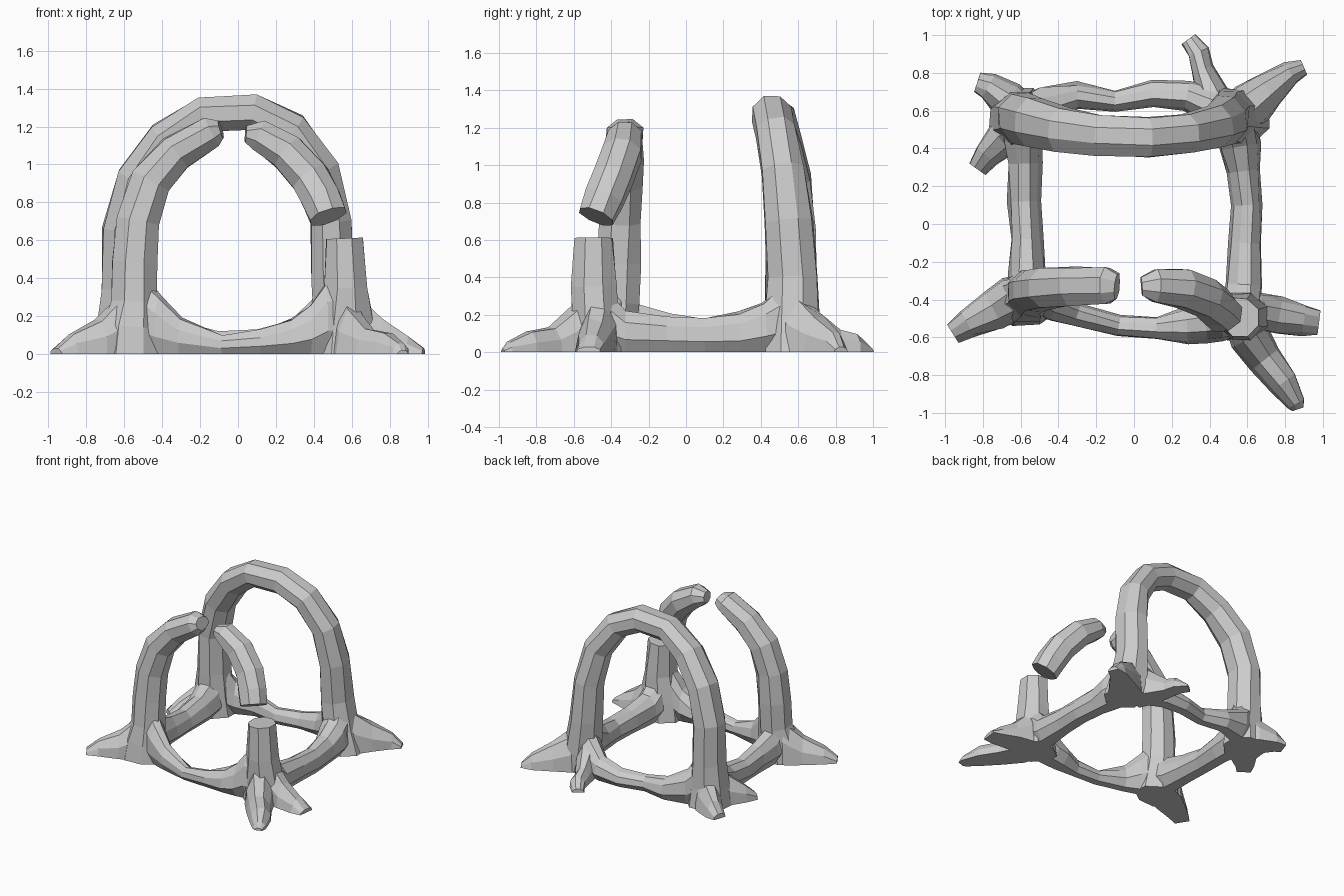
import bpy, bmesh, math, random
from mathutils import Vector

random.seed(4)


def skin(name, rings):
    """Skin a list of vertex rings into a closed, flat shaded object."""
    bm = bmesh.new()
    loops = [[bm.verts.new(p) for p in ring] for ring in rings]
    n = len(loops[0])
    for a, b in zip(loops, loops[1:]):
        for i in range(n):
            j = (i + 1) % n
            bm.faces.new((a[i], a[j], b[j], b[i]))
    bm.faces.new(loops[0][::-1])
    bm.faces.new(loops[-1])
    bmesh.ops.recalc_face_normals(bm, faces=bm.faces)
    me = bpy.data.meshes.new(name)
    bm.to_mesh(me)
    bm.free()
    ob = bpy.data.objects.new(name, me)
    bpy.context.collection.objects.link(ob)
    return ob


def tangent(pts, i):
    return (pts[min(i + 1, len(pts) - 1)] - pts[max(i - 1, 0)]).normalized()


def limb(name, path, sides=8):
    """Faceted tube; path rows are x, y, z, radius in arch plane, radius in depth."""
    pts = [Vector(p[:3]) for p in path]
    rings = []
    for i, p in enumerate(path):
        t = tangent(pts, i)
        depth = Vector((0, 1, 0))
        depth = (depth - t * depth.dot(t)).normalized()
        across = t.cross(depth)
        ring = []
        for k in range(sides):
            a = 2 * math.pi * (k + 0.5) / sides
            s = random.uniform(0.98, 1.09)
            v = pts[i] + (across * math.cos(a) * p[3] + depth * math.sin(a) * p[4]) * s
            v.z = 0 if p[2] == 0 else max(v.z, 0)
            ring.append(v)
        rings.append(ring)
    return skin(name, rings)


FLAT = [(-1, 0), (-0.88, 0.5), (-0.4, 0.95), (0.3, 1), (0.85, 0.55), (1, 0)]
ROUND = [(-0.5, 0), (-1, 0.35), (-0.85, 0.75), (-0.35, 0.97),
         (0.35, 1), (0.85, 0.7), (1, 0.3), (0.5, 0)]


def root(name, path, profile=FLAT):
    """Root lying on the ground; path rows are x, y, height, half width."""
    pts = [Vector((p[0], p[1], 0)) for p in path]
    rings = []
    for i, (x, y, h, w) in enumerate(path):
        t = tangent(pts, i)
        side = Vector((t.y, -t.x, 0))
        rings.append([pts[i] + side * (u * w * random.uniform(0.9, 1.1))
                      + Vector((0, 0, v * h * random.uniform(0.92, 1.04)))
                      for u, v in profile])
    return skin(name, rings)


# Arches and broken limbs
back_arch = limb("back_arch_and_roots", [
    (-.60, .57, 0, .17, .16), (-.60, .56, .15, .145, .15), (-.60, .56, .34, .12, .14),
    (-.605, .56, .65, .115, .14),
    (-.53, .54, .92, .11, .13), (-.38, .50, 1.13, .11, .12), (-.18, .47, 1.265, .1, .11),
    (.08, .46, 1.275, .1, .11), (.28, .48, 1.18, .1, .11), (.43, .52, .97, .105, .115),
    (.49, .55, .70, .11, .13), (.50, .57, .40, .12, .14), (.53, .57, .15, .14, .15),
    (.57, .57, 0, .16, .16)])
front_arch = limb("front_left_arch", [
    (-.57, -.40, 0, .18, .14), (-.565, -.385, .13, .16, .135), (-.55, -.37, .27, .13, .13),
    (-.545, -.36, .48, .12, .12), (-.53, -.35, .70, .115, .115), (-.46, -.34, .91, .11, .11),
    (-.33, -.33, 1.06, .1, .105), (-.14, -.325, 1.17, .085, .1), (-.09, -.33, 1.185, .05, .07)])
limb("floating_broken_limb", [
    (.04, -.33, 1.16, .045, .05), (.11, -.325, 1.155, .085, .09), (.26, -.34, 1.065, .105, .105),
    (.38, -.39, .93, .11, .105), (.44, -.44, .82, .11, .105), (.475, -.48, .725, .1, .10)])
stump = limb("stump", [
    (.57, -.48, 0, .19, .14), (.565, -.485, .14, .16, .13), (.57, -.495, .35, .115, .125),
    (.56, -.495, .61, .1, .105)])

# Low roots tying the four corners together
parts = [front_arch, stump]
parts.append(root("left_ground_root", [
    (-.56, -.36, .40, .10), (-.57, -.25, .25, .10), (-.57, -.08, .20, .085), (-.58, .12, .19, .085),
    (-.58, .32, .22, .09), (-.59, .44, .29, .11), (-.59, .55, .40, .11)], ROUND))
parts.append(root("right_ground_root", [
    (.57, -.46, .38, .11), (.58, -.32, .22, .10), (.59, -.10, .20, .085), (.60, .10, .19, .08),
    (.58, .28, .22, .085), (.56, .41, .28, .11), (.53, .55, .40, .11)], ROUND))
parts.append(root("front_ground_root", [
    (-.54, -.37, .45, .10), (-.41, -.44, .30, .085), (-.30, -.48, .19, .065), (-.08, -.54, .10, .055),
    (.12, -.55, .13, .06), (.28, -.54, .19, .10), (.38, -.53, .26, .10), (.46, -.52, .39, .10),
    (.56, -.50, .44, .08)], ROUND))
parts.append(root("back_ground_root", [
    (-.58, .56, .45, .11), (-.46, .64, .26, .10), (-.30, .68, .17, .07), (-.10, .65, .12, .06),
    (.10, .69, .13, .07), (.28, .68, .18, .08), (.40, .63, .28, .10), (.50, .57, .45, .10)], ROUND))

# Splayed roots at the corners
parts.append(root("front_left_root", [
    (-.53, -.36, .46, .09), (-.64, -.40, .29, .13), (-.74, -.46, .18, .11),
    (-.88, -.53, .11, .08), (-.96, -.58, .03, .06)]))
parts.append(root("stump_side_root", [
    (.56, -.48, .42, .10), (.67, -.47, .29, .10), (.77, -.49, .18, .10),
    (.90, -.51, .10, .08), (.98, -.52, .03, .07)]))
parts.append(root("stump_front_root", [
    (.57, -.46, .40, .10), (.61, -.61, .23, .11), (.69, -.72, .14, .09),
    (.79, -.84, .11, .08), (.86, -.95, .06, .05), (.87, -.98, .02, .03)]))
parts.append(root("back_right_root", [
    (.50, .56, .45, .10), (.61, .63, .27, .13), (.71, .71, .19, .10),
    (.83, .80, .11, .065), (.90, .83, .03, .04)]))
parts.append(root("back_prong_root", [
    (.48, .57, .36, .10), (.41, .70, .22, .09), (.36, .82, .13, .06),
    (.34, .91, .10, .06), (.29, .98, .03, .045)]))
parts.append(root("back_left_root", [
    (-.57, .56, .42, .10), (-.67, .66, .22, .10), (-.77, .73, .12, .07), (-.83, .75, .04, .055)]))
parts.append(root("left_side_root", [
    (-.58, .52, .40, .10), (-.70, .44, .21, .10), (-.78, .36, .12, .075), (-.83, .29, .04, .055)]))

# Fuse the arches, stump and roots into one grown-together piece
for part in parts:
    mod = back_arch.modifiers.new("fuse_" + part.name, 'BOOLEAN')
    mod.operation = 'UNION'
    mod.solver = 'EXACT'
    mod.object = part
bpy.context.view_layer.update()
fused = bpy.data.meshes.new_from_object(
    back_arch.evaluated_get(bpy.context.evaluated_depsgraph_get()))
back_arch.modifiers.clear()
back_arch.data = fused
for part in parts:
    bpy.data.objects.remove(part)
